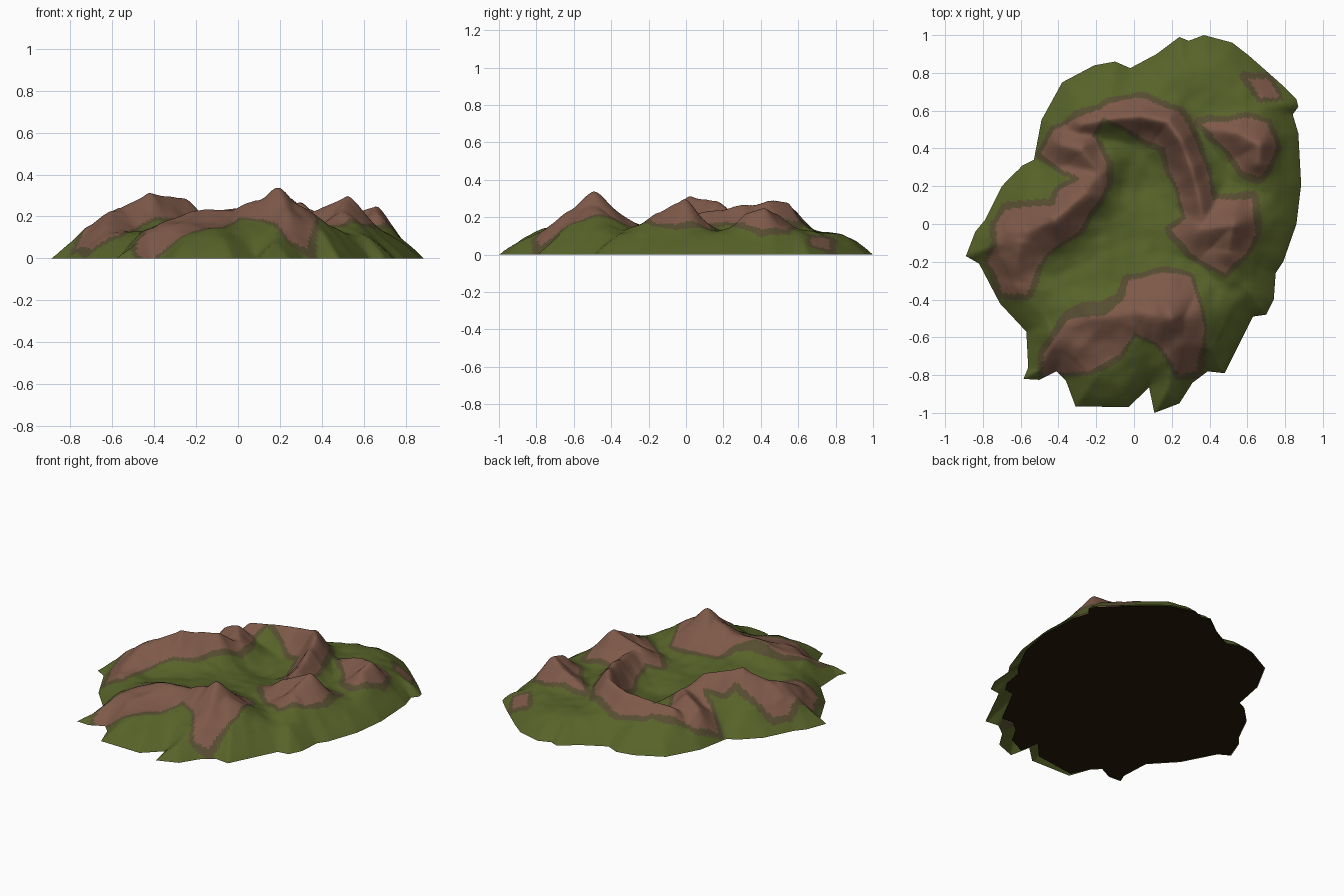
import bpy, math
from mathutils import Vector, noise

if "Cube" in bpy.data.objects:
    bpy.data.objects.remove(bpy.data.objects["Cube"])

# Shoreline, anticlockwise from the north-east
SHORE = [(.86,.66),(.78,.74),(.61,.89),(.52,.96),(.37,1),(.29,.97),(.24,.99),(.12,.9),(-.02,.825),
         (-.1,.86),(-.21,.84),(-.38,.75),(-.49,.55),(-.53,.34),(-.59,.31),(-.7,.2),(-.79,.02),
         (-.84,-.04),(-.89,-.17),(-.82,-.21),(-.71,-.42),(-.57,-.57),(-.56,-.76),(-.585,-.82),
         (-.5,-.825),(-.41,-.78),(-.36,-.83),(-.31,-.965),(-.03,-.97),(.08,-.865),(.108,-1),
         (.24,-.95),(.31,-.84),(.39,-.78),(.48,-.79),(.63,-.49),(.7,-.48),(.74,-.4),(.75,-.26),
         (.79,-.2),(.86,0),(.885,.21),(.87,.48),(.84,.58),(.87,.62)]

# Ridge crests: (width, points as x, y, height)
RIDGES = [
    (.16, [(-.42,-.58,.15),(-.2,-.5,.22),(-.02,-.48,.23),(.1,-.48,.28),(.18,-.48,.325),(.26,-.5,.26)]),
    (.11, [(.2,-.5,.3),(.27,-.74,.16)]),
    (.11, [(-.15,-.5,.21),(-.34,-.72,.15)]),
    (.13, [(-.7,-.05,.18),(-.56,-.04,.235),(-.42,.02,.31),(-.26,.16,.28),(-.18,.27,.21)]),
    (.11, [(-.6,-.1,.22),(-.64,-.3,.14)]),
    (.09, [(-.18,.27,.21),(-.28,.39,.24),(-.42,.43,.2)]),
    (.08, [(-.28,.53,.2),(-.1,.56,.23),(.04,.57,.25),(.18,.54,.28),(.25,.44,.28),(.3,.3,.27),
           (.34,.16,.23),(.36,.04,.21)]),
    (.11, [(.36,-.03,.22),(.52,-.01,.295),(.5,-.14,.22)]),
    (.085, [(.42,.5,.17),(.55,.48,.22),(.66,.42,.245),(.66,.33,.22)]),
]

# Bare earth patches
SOUTH = [(-.48,-.8),(-.48,-.69),(-.42,-.6),(-.35,-.51),(-.15,-.48),(-.05,-.4),(-.03,-.3),(.16,-.25),
         (.3,-.28),(.38,-.55),(.33,-.78),(.24,-.8),(.13,-.63),(0,-.57),(-.08,-.69),(-.24,-.78)]
WEST = [(-.74,0),(-.68,.08),(-.42,.1),(-.4,.17),(-.29,.24),(-.37,.28),(-.5,.37),(-.42,.5),(-.26,.58),
        (-.15,.61),(-.22,.47),(-.14,.32),(-.14,.2),(-.29,-.03),(-.47,-.16),(-.57,-.37),(-.7,-.36),
        (-.77,-.2),(-.72,-.1)]
NORTH = [(-.18,.6),(-.13,.64),(.02,.67),(.23,.6),(.3,.5),(.39,.27),(.42,.13),(.62,.13),(.65,-.05),
         (.58,-.16),(.48,-.26),(.3,-.16),(.2,-.03),(.28,.03),(.2,.28),(.16,.4),(.03,.47),(-.15,.56)]
EAST = [(.35,.53),(.56,.56),(.71,.54),(.76,.4),(.67,.25),(.58,.28),(.5,.39)]
KNOLL = [(.59,.78),(.71,.76),(.77,.67),(.67,.67)]
PATCHES = [SOUTH, WEST, NORTH, EAST, KNOLL]


def seg(x, y, a, b):
    """Distance to a segment and the position along it."""
    dx, dy = b[0] - a[0], b[1] - a[1]
    t = ((x - a[0]) * dx + (y - a[1]) * dy) / (dx * dx + dy * dy)
    t = max(0, min(1, t))
    return math.hypot(x - a[0] - t * dx, y - a[1] - t * dy), t


def signed(x, y, poly):
    """Distance to a polygon outline, negative inside."""
    inside, best = False, 9
    for i, b in enumerate(poly):
        a = poly[i - 1]
        best = min(best, seg(x, y, a, b)[0])
        if (a[1] > y) != (b[1] > y) and x < a[0] + (y - a[1]) / (b[1] - a[1]) * (b[0] - a[0]):
            inside = not inside
    return -best if inside else best


def bump(x, y, cx, cy, r):
    return math.exp(-((x - cx) ** 2 + (y - cy) ** 2) / (r * r))


def height(x, y, edge):
    d = min(1, edge / .22)
    ramp = 1 - (1 - d) ** 2
    ground = .118 * ramp
    ground -= .05 * bump(x, y, .04, .24, .17)       # central hollow
    ground += .022 * bump(x, y, -.12, -.16, .12)    # low mound
    total = 0
    for width, pts in RIDGES:
        best = 0
        for a, b in zip(pts, pts[1:]):
            dist, t = seg(x, y, a, b)
            top = a[2] + (b[2] - a[2]) * t - .115
            best = max(best, top * math.exp(-(dist / width) ** 1.6))
        total += best ** 6
    rough = noise.noise(Vector((x * 6, y * 6, 3))) * .014 + noise.noise(Vector((x * 13, y * 13, 8))) * .007
    return max(0, ground + (total ** (1 / 6)) * min(1, edge / .12) + rough * ramp)


def material(name, rgb):
    m = bpy.data.materials.new(name)
    m.diffuse_color = (*rgb, 1)
    m.use_nodes = True
    m.node_tree.nodes["Principled BSDF"].inputs["Base Color"].default_value = m.diffuse_color
    return m


def make(name, verts, faces, mats):
    me = bpy.data.meshes.new(name)
    me.from_pydata(verts, [], faces)
    for m in mats:
        me.materials.append(m)
    ob = bpy.data.objects.new(name, me)
    bpy.context.collection.objects.link(ob)
    return ob


grass = material("grass_green", (.096, .124, .022))
earth = material("earth_brown", (.208, .1, .066))
scrub = material("scrub_olive_brown", (.092, .073, .03))
dark = material("underside_dark", (.02, .011, .002))

# Resample the shoreline evenly, keeping its corners
rim = []
for i, a in enumerate(SHORE):
    b = SHORE[(i + 1) % len(SHORE)]
    n = max(1, round(math.dist(a, b) / .018))
    rim += [(a[0] + (b[0] - a[0]) * k / n, a[1] + (b[1] - a[1]) * k / n) for k in range(n)]

# Terrain: rings from the shoreline inwards to a centre point
N, RINGS = len(rim), 110
verts = []
for r in range(RINGS):
    s = 1 - r / RINGS
    for px, py in rim:
        x, y = px * s, py * s
        edge = 0 if r == 0 else .3 if s < .5 else max(0, -signed(x, y, SHORE))
        verts.append((x, y, height(x, y, edge)))
verts.append((0, 0, height(0, 0, .8)))
faces = []
for r in range(RINGS - 1):
    for i in range(N):
        j = (i + 1) % N
        faces.append((r * N + i, r * N + j, (r + 1) * N + j, (r + 1) * N + i))
last = (RINGS - 1) * N
faces += [(last + i, last + (i + 1) % N, len(verts) - 1) for i in range(N)]
terrain = make("terrain", verts, faces, [grass, earth, scrub])

# Colour by patch: earth inside, scrub along the border, grass elsewhere
for p in terrain.data.polygons:
    x, y, _ = p.center
    d = min(signed(x, y, q) for q in PATCHES)
    d += noise.noise(Vector((x * 9, y * 9, 1))) * .012
    band = .028 + .018 * noise.noise(Vector((x * 4, y * 4, 6)))
    band += .05 * bump(x, y, -.25, -.44, .14)       # wider scrub north of the southern ridge
    p.material_index = 1 if d < 0 else 2 if d < band else 0
    p.use_smooth = True

# Flat underside, set back beneath the ragged south-east shore
base = []
for x, y in SHORE:
    toward = (x * .6 - y * .8) / math.hypot(x, y)
    k = .99 - .1 * max(0, toward - .5) / .5
    base.append((x * k, y * k, 0))
make("underside", base, [tuple(reversed(range(len(base))))], [dark])
